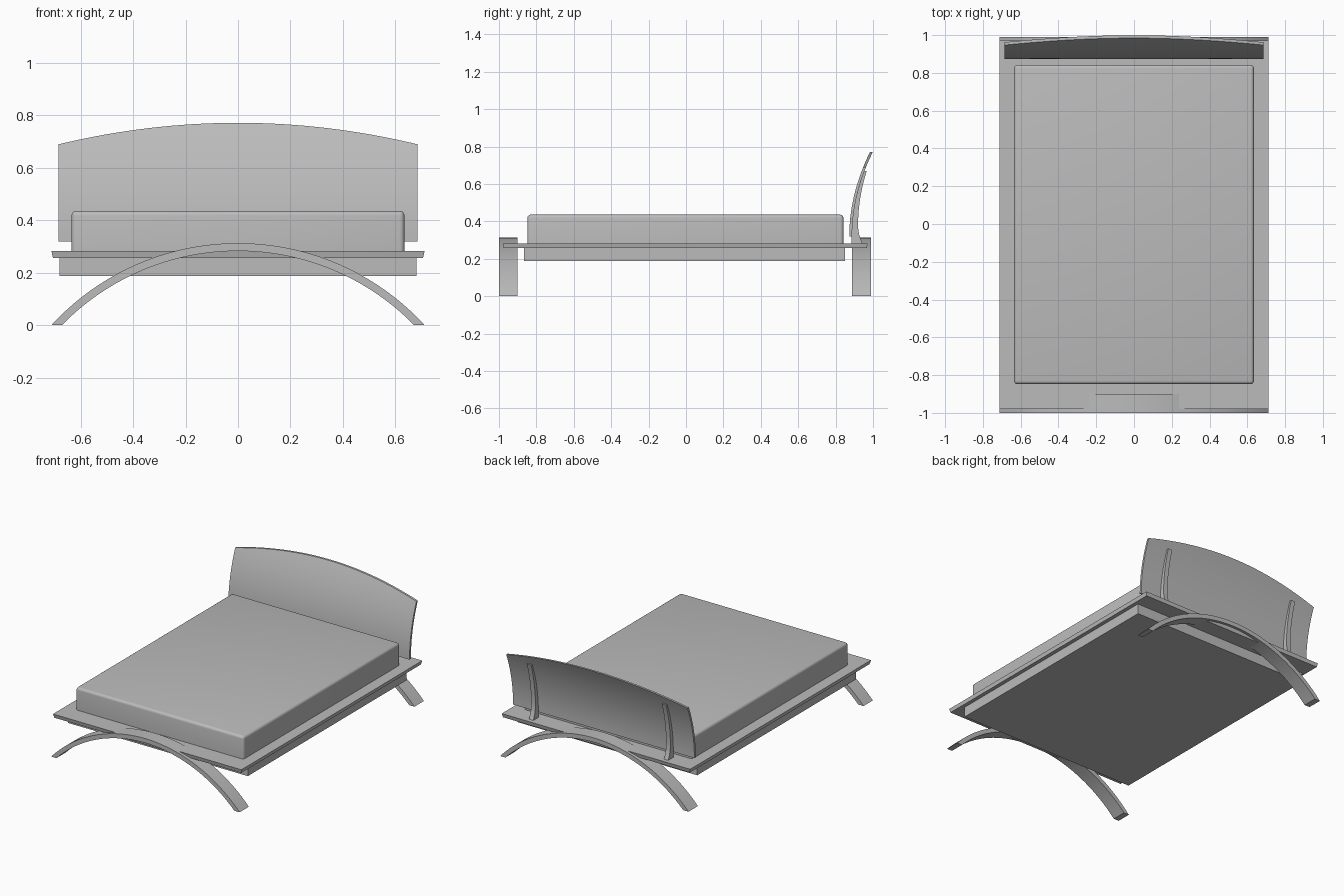
import bpy, bmesh, math

if "Cube" in bpy.data.objects:
    bpy.data.objects.remove(bpy.data.objects["Cube"])

grey = bpy.data.materials.new("plain grey")
grey.diffuse_color = (0.5, 0.5, 0.5, 1)
grey.use_nodes = True
grey.node_tree.nodes["Principled BSDF"].inputs["Base Color"].default_value = grey.diffuse_color


def finish(name, bm, smooth=True):
    bmesh.ops.recalc_face_normals(bm, faces=bm.faces[:])
    mesh = bpy.data.meshes.new(name)
    bm.to_mesh(mesh)
    bm.free()
    mesh.materials.append(grey)
    ob = bpy.data.objects.new(name, mesh)
    bpy.context.collection.objects.link(ob)
    if smooth:
        bpy.ops.object.select_all(action='DESELECT')
        ob.select_set(True)
        bpy.context.view_layer.objects.active = ob
        bpy.ops.object.shade_smooth_by_angle(angle=math.radians(30))
    return ob


def box(name, x, y0, y1, z0, z1, taper=0.0):
    """Box centred on x whose bottom is drawn in by taper."""
    bm = bmesh.new()
    bmesh.ops.create_cube(bm, size=1)
    for v in bm.verts:
        inset = taper if v.co.z < 0 else 0
        v.co = ((x - inset) * (1 if v.co.x > 0 else -1),
                y0 + inset if v.co.y < 0 else y1 - inset,
                z0 if v.co.z < 0 else z1)
    return finish(name, bm, False)


def skin(name, rings):
    """Join a row of four-point sections into a closed bar."""
    bm = bmesh.new()
    vs = [[bm.verts.new(p) for p in ring] for ring in rings]
    for a, b in zip(vs, vs[1:]):
        for i in range(4):
            j = (i + 1) % 4
            bm.faces.new((a[i], a[j], b[j], b[i]))
    bm.faces.new(vs[0])
    bm.faces.new(vs[-1][::-1])
    return finish(name, bm)


def arc(half, height, t):
    """Point on a circular arch, t from -1 to 1."""
    r = (half * half + height * height) / (2 * height)
    a = math.asin(half / r) * t
    return r * math.sin(a), height - r + r * math.cos(a)


# Bed base and platform
box("base_box", 0.68, -0.865, 0.85, 0.187, 0.257)
box("platform", 0.712, -0.98, 0.972, 0.257, 0.283, 0.006)

# Mattress with rounded upright and top edges
mattress = box("mattress", 0.635, -0.848, 0.842, 0.283, 0.436)
bm = bmesh.new()
bm.from_mesh(mattress.data)
edges = [e for e in bm.edges if max(v.co.z for v in e.verts) > 0.4]
bmesh.ops.bevel(bm, geom=edges, offset=0.018, segments=4, profile=0.5,
                affect='EDGES')
bm.to_mesh(mattress.data)
bm.free()
bpy.context.view_layer.objects.active = mattress
mattress.select_set(True)
bpy.ops.object.shade_smooth_by_angle(angle=math.radians(40))

# Arched legs at both ends
for name, y0, y1 in (("front_leg_arch", -1.0, -0.9), ("back_leg_arch", 0.888, 0.99)):
    rings = []
    for k in range(41):
        t = k / 20 - 1
        (xo, zo), (xi, zi) = arc(0.712, 0.313, t), arc(0.672, 0.283, t)
        rings.append([(xo, y0, zo), (xo, y1, zo), (xi, y1, zi), (xi, y0, zi)])
    skin(name, rings)


# Headboard: leaning curve with an arched top edge
def lean(z):
    return 0.873 + 0.11 * (max(z - 0.32, 0) / 0.45) ** 2


COLS, ROWS, THICK = 32, 14, 0.015
bm = bmesh.new()
layers = []
for back in (0, THICK):
    grid = []
    for i in range(COLS + 1):
        x = 0.685 * (2 * i / COLS - 1)
        top = 0.772 - 0.082 * (x / 0.685) ** 2
        col = []
        for j in range(ROWS + 1):
            z = 0.32 + (top - 0.32) * j / ROWS
            col.append(bm.verts.new((x, lean(z) + back, z)))
        grid.append(col)
    for i in range(COLS):
        for j in range(ROWS):
            bm.faces.new((grid[i][j], grid[i + 1][j],
                          grid[i + 1][j + 1], grid[i][j + 1]))
    layers.append(grid)
rim = ([(i, 0) for i in range(COLS)] + [(COLS, j) for j in range(ROWS)]
       + [(i, ROWS) for i in range(COLS, 0, -1)] + [(0, j) for j in range(ROWS, 0, -1)])
for (a, b), (c, d) in zip(rim, rim[1:] + rim[:1]):
    f, g = layers
    bm.faces.new((f[a][b], f[c][d], g[c][d], g[a][b]))
finish("headboard", bm)

# Curved struts behind the headboard
for name, cx in (("left_strut", -0.51), ("right_strut", 0.51)):
    rings = []
    for k in range(17):
        z = 0.28 + 0.39 * k / 16
        front = lean(z) + THICK - 0.002
        depth = 0.014 + 0.024 * (1 - k / 16) + 0.02 * max(0, 1 - k / 4) ** 2
        rings.append([(cx - 0.016, front, z), (cx + 0.016, front, z),
                      (cx + 0.016, front + depth, z), (cx - 0.016, front + depth, z)])
    skin(name, rings)
